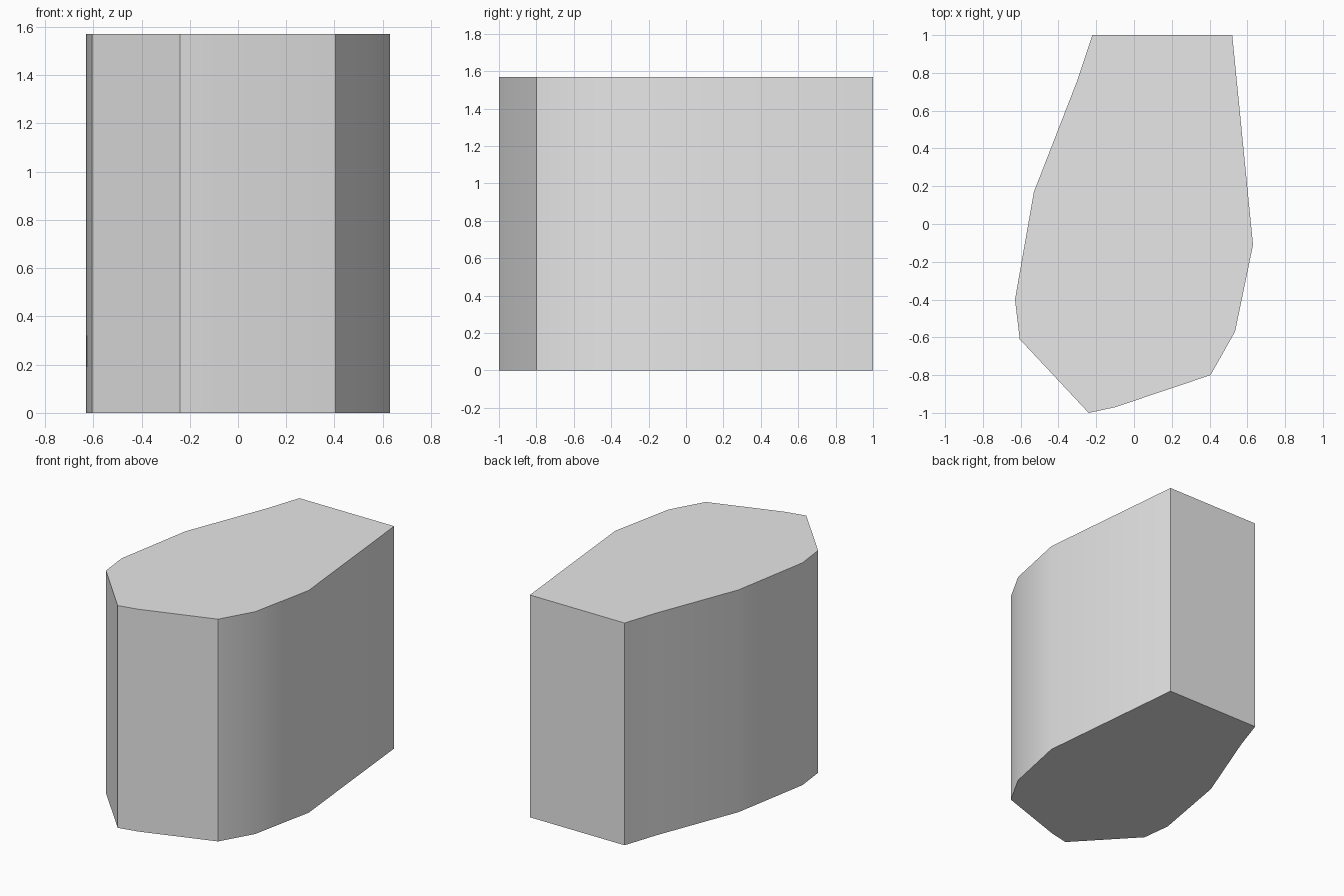
import bpy
import bmesh
import math

if "Cube" in bpy.data.objects:
    bpy.data.objects.remove(bpy.data.objects["Cube"], do_unlink=True)

HEIGHT = 1.57

# Plan outline, counter-clockwise from the back left corner
OUTLINE = [(0.52, 1), (-0.22, 1), (-0.3, 0.76), (-0.53, 0.17), (-0.63, -0.4),
           (-0.605, -0.61), (-0.24, -1), (-0.1, -0.97), (0.405, -0.8),
           (0.535, -0.57), (0.63, -0.11)]

# Plain grey surface
grey = bpy.data.materials.new("plain_grey")
grey.use_nodes = True
colour = (0.8, 0.8, 0.8, 1)
grey.diffuse_color = colour
grey.node_tree.nodes["Principled BSDF"].inputs["Base Color"].default_value = colour

# Faceted prism: extrude the outline straight up
bm = bmesh.new()
base = bm.faces.new([bm.verts.new((x, y, 0)) for x, y in OUTLINE])
top = bmesh.ops.extrude_face_region(bm, geom=[base], use_keep_orig=True)
bmesh.ops.translate(bm, vec=(0, 0, HEIGHT),
                    verts=[v for v in top["geom"] if isinstance(v, bmesh.types.BMVert)])
bmesh.ops.recalc_face_normals(bm, faces=bm.faces)

mesh = bpy.data.meshes.new("faceted_block")
bm.to_mesh(mesh)
bm.free()
mesh.materials.append(grey)
block = bpy.data.objects.new("faceted_block", mesh)
bpy.context.collection.objects.link(block)

# Smooth the gentle bends, keep the corners crisp
bpy.ops.object.select_all(action="DESELECT")
block.select_set(True)
bpy.context.view_layer.objects.active = block
bpy.ops.object.shade_smooth_by_angle(angle=math.radians(30))
